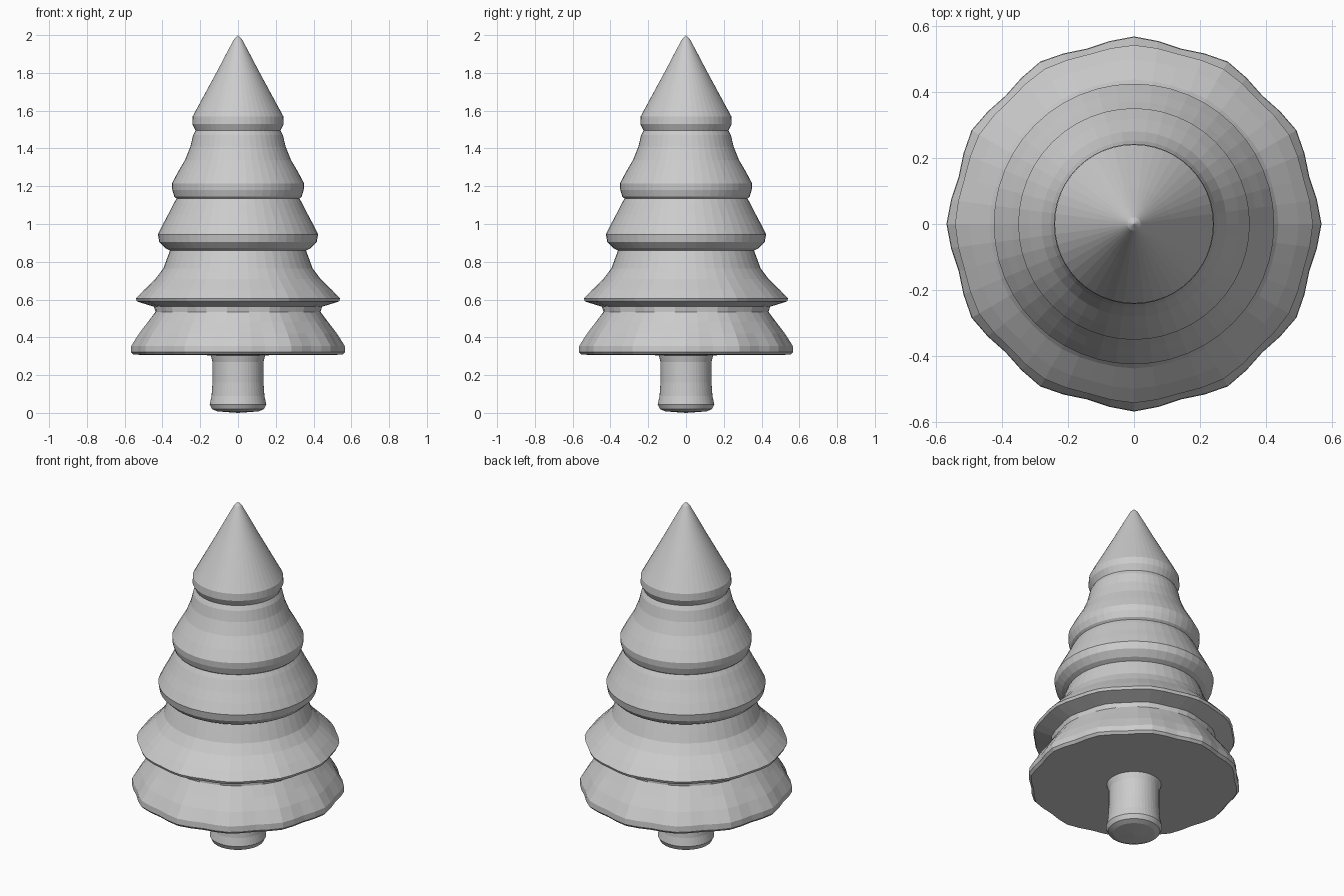
import bpy, bmesh, math

if "Cube" in bpy.data.objects:
    bpy.data.objects.remove(bpy.data.objects["Cube"])

SIDES = 48


def lathe(name, profile):
    """Revolve (radius, z, lobe depth) points about z; radius 0 makes a pole."""
    bm = bmesh.new()
    rings = []
    for r, z, lobe in profile:
        if r == 0:
            rings.append([bm.verts.new((0, 0, z))] * SIDES)
            continue
        ring = []
        for i in range(SIDES):
            a = 2 * math.pi * i / SIDES
            rr = r + lobe * math.cos(12 * a)
            ring.append(bm.verts.new((rr * math.cos(a), rr * math.sin(a), z)))
        rings.append(ring)
    for low, high in zip(rings, rings[1:]):
        for i in range(SIDES):
            j = (i + 1) % SIDES
            corners = [low[i], low[j], high[j], high[i]]
            bm.faces.new(list(dict.fromkeys(corners)))
    bmesh.ops.recalc_face_normals(bm, faces=bm.faces)
    mesh = bpy.data.meshes.new(name)
    bm.to_mesh(mesh)
    bm.free()
    obj = bpy.data.objects.new(name, mesh)
    bpy.context.collection.objects.link(obj)
    return obj


# Trunk with flared foot
lathe("trunk", [(0, 0.0, 0), (0.11, 0.008, 0), (0.138, 0.02, 0), (0.15, 0.045, 0),
                (0.14, 0.09, 0), (0.135, 0.16, 0), (0.135, 0.27, 0), (0.145, 0.308, 0)])

# Foliage tiers, bottom to top; the scalloped rim of the lower two fades upward
tiers = [
    (0.009, [(0.545, 0.308), (0.558, 0.322), (0.556, 0.355), (0.518, 0.42),
             (0.475, 0.48), (0.437, 0.535)]),
    (0.005, [(0.44, 0.562), (0.53, 0.59), (0.536, 0.605), (0.495, 0.65),
             (0.435, 0.71), (0.395, 0.765), (0.375, 0.82), (0.36, 0.86)]),
    (0.0, [(0.385, 0.872), (0.417, 0.905), (0.424, 0.945), (0.397, 1.0),
           (0.37, 1.05), (0.34, 1.11), (0.325, 1.135)]),
    (0.0, [(0.337, 1.145), (0.348, 1.18), (0.35, 1.215), (0.318, 1.275),
           (0.28, 1.34), (0.252, 1.41), (0.238, 1.47)]),
    (0.0, [(0.225, 1.495), (0.242, 1.53), (0.24, 1.57), (0.175, 1.69),
           (0.11, 1.81), (0.055, 1.915), (0.02, 1.98)]),
]
foliage = [(0.145, 0.305, 0)]
for lobe, points in tiers:
    for k, (r, z) in enumerate(points):
        fade = max(0.0, 1 - max(0, k - 2) / 3)
        foliage.append((r, z, lobe * fade))
foliage.append((0, 2.0, 0))
lathe("foliage", foliage)
